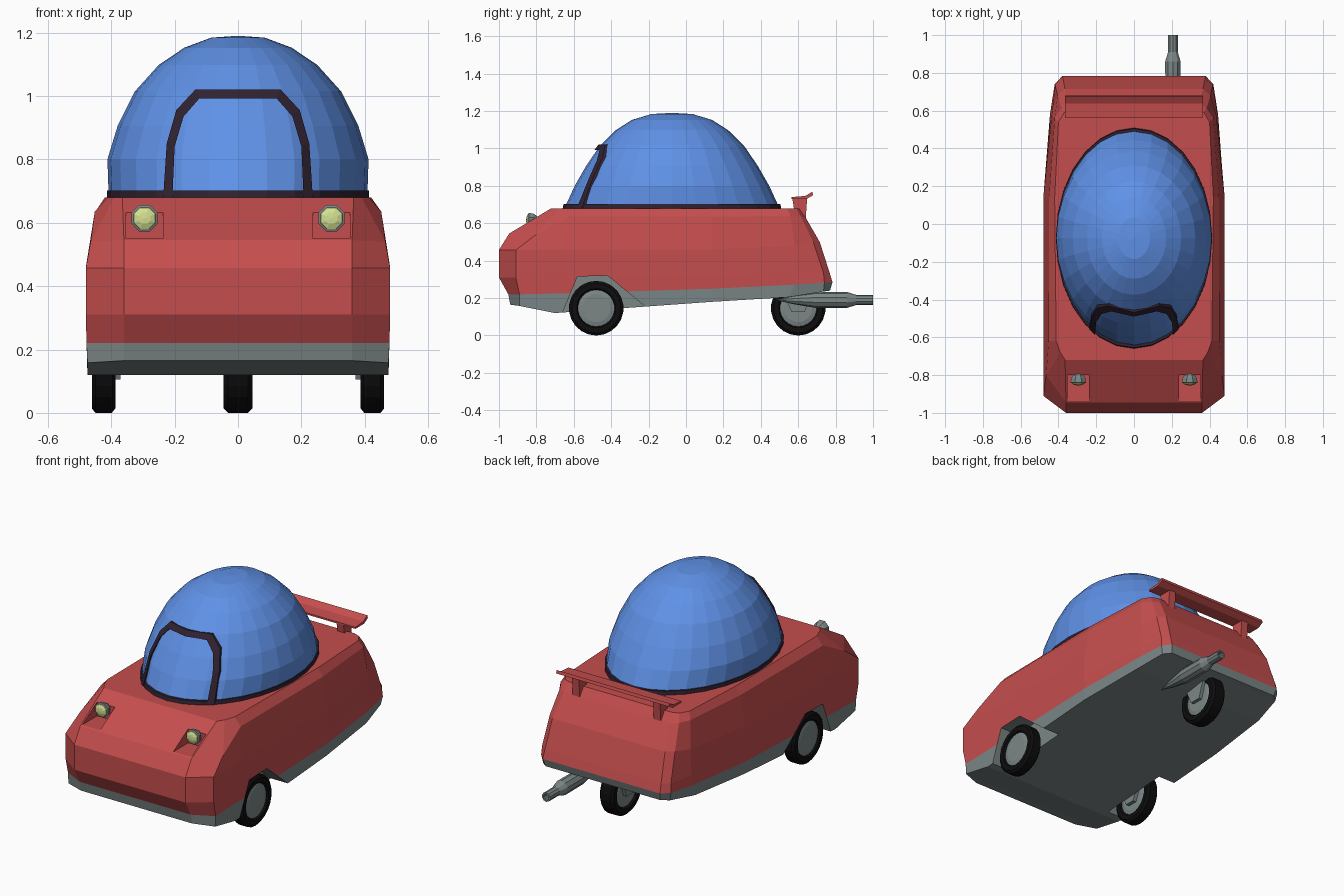
import bpy, bmesh, math
from mathutils import Vector

if "Cube" in bpy.data.objects:
    bpy.data.objects.remove(bpy.data.objects["Cube"])


def material(name, rgb):
    m = bpy.data.materials.new(name)
    m.diffuse_color = (*rgb, 1)
    m.use_nodes = True
    m.node_tree.nodes["Principled BSDF"].inputs["Base Color"].default_value = m.diffuse_color
    return m


RED = material("red paint", (0.56, 0.075, 0.075))
GREY = material("grey metal", (0.2, 0.24, 0.24))
BLUE = material("blue glass", (0.115, 0.285, 0.8))
BLACK = material("black rubber", (0.004, 0.004, 0.004))
DARK = material("dark trim", (0.03, 0.016, 0.03))
LENS = material("pale lens", (0.66, 0.76, 0.29))


def finish(name, bm, mats):
    bmesh.ops.remove_doubles(bm, verts=bm.verts, dist=1e-5)
    bmesh.ops.recalc_face_normals(bm, faces=bm.faces)
    me = bpy.data.meshes.new(name)
    bm.to_mesh(me)
    bm.free()
    for m in mats:
        me.materials.append(m)
    ob = bpy.data.objects.new(name, me)
    bpy.context.collection.objects.link(ob)
    return ob


def skin(bm, rings, closed=True, loop=False):
    """Quads between successive point rings."""
    vs = [[bm.verts.new(p) for p in r] for r in rings]
    n = len(vs[0])
    for a, b in zip(vs, vs[1:] + ([vs[0]] if loop else [])):
        for i in range(n if closed else n - 1):
            j = (i + 1) % n
            bm.faces.new((a[i], a[j], b[j], b[i]))
    return vs


def prism(name, profile, spans, mats, index=0):
    """Extrude a (y, z) profile over each x span."""
    bm = bmesh.new()
    for x0, x1 in spans:
        v = skin(bm, [[(x, y, z) for y, z in profile] for x in (x0, x1)])
        bm.faces.new(v[0])
        bm.faces.new(v[1])
    for f in bm.faces:
        f.material_index = index
    return finish(name, bm, mats)


def lathe(name, profile, axis, centre, segs, mat, loop=False):
    """Revolve (radius, distance) points about the x or y axis."""
    bm = bmesh.new()
    rings = []
    for r, t in profile:
        ring = []
        for i in range(segs):
            a = math.tau * (i + 0.5) / segs
            u, w = r * math.cos(a), r * math.sin(a)
            ring.append(Vector(centre) + Vector((t, u, w) if axis == "x" else (u, t, w)))
        rings.append(ring)
    if loop:
        skin(bm, rings, loop=True)
    else:
        skin(bm, rings)
        bmesh.ops.remove_doubles(bm, verts=bm.verts, dist=1e-5)
        bmesh.ops.dissolve_degenerate(bm, edges=bm.edges, dist=1e-5)
    return finish(name, bm, [mat])


# Body shell: half outlines (front to rear) at each level, lofted upward
LEVELS = [
    [(.36, -.94, .165), (.475, -.89, .158), (.475, -.70, .12), (.475, .14, .18),
     (.445, .55, .205), (.41, .735, .235), (.37, .77, .24)],
    [(.36, -.95, .22), (.478, -.89, .22), (.478, -.66, .225), (.478, .14, .25),
     (.445, .58, .272), (.42, .74, .283), (.38, .783, .285)],
    [(.36, -1, .31), (.48, -.91, .31), (.48, -.66, .31), (.48, .14, .32),
     (.442, .58, .33), (.417, .735, .335), (.376, .768, .335)],
    [(.36, -1, .457), (.48, -.91, .457), (.48, -.66, .46), (.48, .14, .46),
     (.435, .58, .48), (.405, .68, .5), (.365, .715, .5)],
    [(.36, -.945, .545), (.465, -.80, .54), (.452, -.62, .635), (.45, .14, .635),
     (.42, .56, .64), (.385, .615, .635), (.345, .64, .63)],
    [(.365, -.72, .68), (.39, -.68, .68), (.412, -.62, .68), (.42, .14, .68),
     (.40, .54, .68), (.37, .59, .68), (.33, .605, .68)],
]
bm = bmesh.new()
rings = skin(bm, [h + [(-x, y, z) for x, y, z in reversed(h)] for h in LEVELS])
n = len(rings[0])
for ring in (rings[0], rings[-1]):
    for i in range(n // 2 - 1):
        bm.faces.new((ring[i], ring[i + 1], ring[n - 2 - i], ring[n - 1 - i]))
lower = set(rings[0])
for f in bm.faces:
    f.material_index = 1 if lower & set(f.verts) else 0
body = finish("body", bm, [RED, GREY])

# Wheel wells and headlight recesses cut from the body
wells = prism("well_cutter", [(-.69, .05), (-.58, .315), (-.42, .32), (-.2, .14), (-.2, .05)],
              [(.365, .6), (-.6, -.365)], [RED, GREY], 1)
recesses = prism("recess_cutter", [(-1.1, .55), (-.80, .55), (-.80, .8), (-1.1, .8)],
                 [(.237, .353), (-.353, -.237)], [RED, GREY], 0)
bpy.context.view_layer.objects.active = body
for cutter in (wells, recesses):
    cutter.hide_render = True
    mod = body.modifiers.new("cut", "BOOLEAN")
    mod.operation = "DIFFERENCE"
    mod.solver = "EXACT"
    mod.object = cutter
    bpy.ops.object.modifier_apply(modifier=mod.name)
    bpy.data.objects.remove(cutter)

# Bubble canopy: elliptical rings (z, x radius, y radius)
DOME = [(.68, .408, .575), (.80, .412, .52), (.905, .38, .46), (1.015, .325, .385),
        (1.098, .25, .30), (1.152, .17, .215), (1.184, .085, .11), (1.19, 0, 0)]
CY = -.075


def ellipse(z, rx, ry, segs=28):
    return [(rx * math.cos(math.tau * i / segs), CY + ry * math.sin(math.tau * i / segs), z)
            for i in range(segs)]


bm = bmesh.new()
skin(bm, [ellipse(*d) for d in DOME])
bmesh.ops.remove_doubles(bm, verts=bm.verts, dist=1e-5)
finish("canopy", bm, [BLUE])

# Dark ring at the foot of the canopy
bm = bmesh.new()
v = skin(bm, [ellipse(.675, .414, .585), ellipse(.702, .414, .580)])
bm.faces.new(v[1])
bm.faces.new(v[0])
finish("canopy_trim", bm, [DARK])


# Window frame that follows the front of the canopy
def dome_y(x, z):
    for (z0, a0, b0), (z1, a1, b1) in zip(DOME, DOME[1:]):
        if z <= z1:
            t = (z - z0) / (z1 - z0)
            rx, ry = a0 + t * (a1 - a0), b0 + t * (b1 - b0)
            return CY - ry * math.sqrt(max(0, 1 - (x / rx) ** 2))


outer = [(.236, .68), (.225, .85), (.195, .955), (.135, 1.02), (0, 1.02)]
inner = [(.207, .68), (.2, .84), (.172, .935), (.122, .992), (0, .992)]
outer += [(-x, z) for x, z in reversed(outer[:-1])]
inner += [(-x, z) for x, z in reversed(inner[:-1])]
bm = bmesh.new()
path = []
for (ox, oz), (ix, iz) in zip(outer, inner):
    yo, yi = dome_y(ox, oz), dome_y(ix, iz)
    path.append([(ox, yo - .014, oz), (ix, yi - .014, iz), (ix, yi + .015, iz), (ox, yo + .015, oz)])
v = skin(bm, path)
bm.faces.new(v[0])
bm.faces.new(v[-1])
finish("window_frame", bm, [DARK])

# Headlights
for s, side in ((1, "right"), (-1, "left")):
    c = (s * .295, 0, .614)
    lathe(side + "_headlight_shell", [(0, -.79), (.025, -.795), (.04, -.815), (.045, -.84), (.038, -.843),
                                      (0, -.838)], "y", c, 8, GREY)
    lathe(side + "_headlight_lens", [(.039, -.838), (.036, -.846), (.02, -.853), (0, -.855)], "y", c, 8, LENS)

# Wheels: two in front, one behind
for name, x, y, w in (("front_right", .424, -.48, .037), ("front_left", -.424, -.48, .037),
                      ("rear", 0, .6, .045)):
    c = (x, y, .146)
    lathe(name + "_tyre", [(.098, -w * .75), (.105, -w), (.132, -w), (.146, -w * .7), (.146, w * .7),
                           (.132, w), (.105, w), (.098, w * .75)], "x", c, 22, BLACK, loop=True)
    lathe(name + "_rim", [(0, -w * .85), (.075, -w * .85), (.1, -w * .7), (.1, w * .7), (.075, w * .85),
                          (0, w * .85)], "x", c, 22, GREY)

# Wheel brackets
prism("rear_fork", [(.52, .225), (.67, .235), (.635, .125), (.565, .125)],
      [(.04, .06), (-.06, -.04)], [GREY])
prism("front_brackets", [(-.55, .2), (-.41, .2), (-.45, .105), (-.51, .105)],
      [(.37, .392), (-.392, -.37)], [GREY])

# Exhaust pipe with hollow tip
lathe("exhaust", [(0, .48), (.022, .57), (.042, .69), (.043, .86), (.027, .91), (.027, 1), (.018, 1),
                  (.018, .94), (0, .94)], "y", (.206, 0, .19), 10, GREY)

# Rear spoiler and its posts
prism("spoiler_blade", [(.565, .73), (.645, .73), (.68, .75), (.675, .768), (.638, .746), (.565, .74)],
      [(-.365, .365)], [RED])
prism("spoiler_posts", [(.568, .735), (.648, .735), (.638, .60), (.59, .60)],
      [(.24, .285), (-.285, -.24)], [RED])
